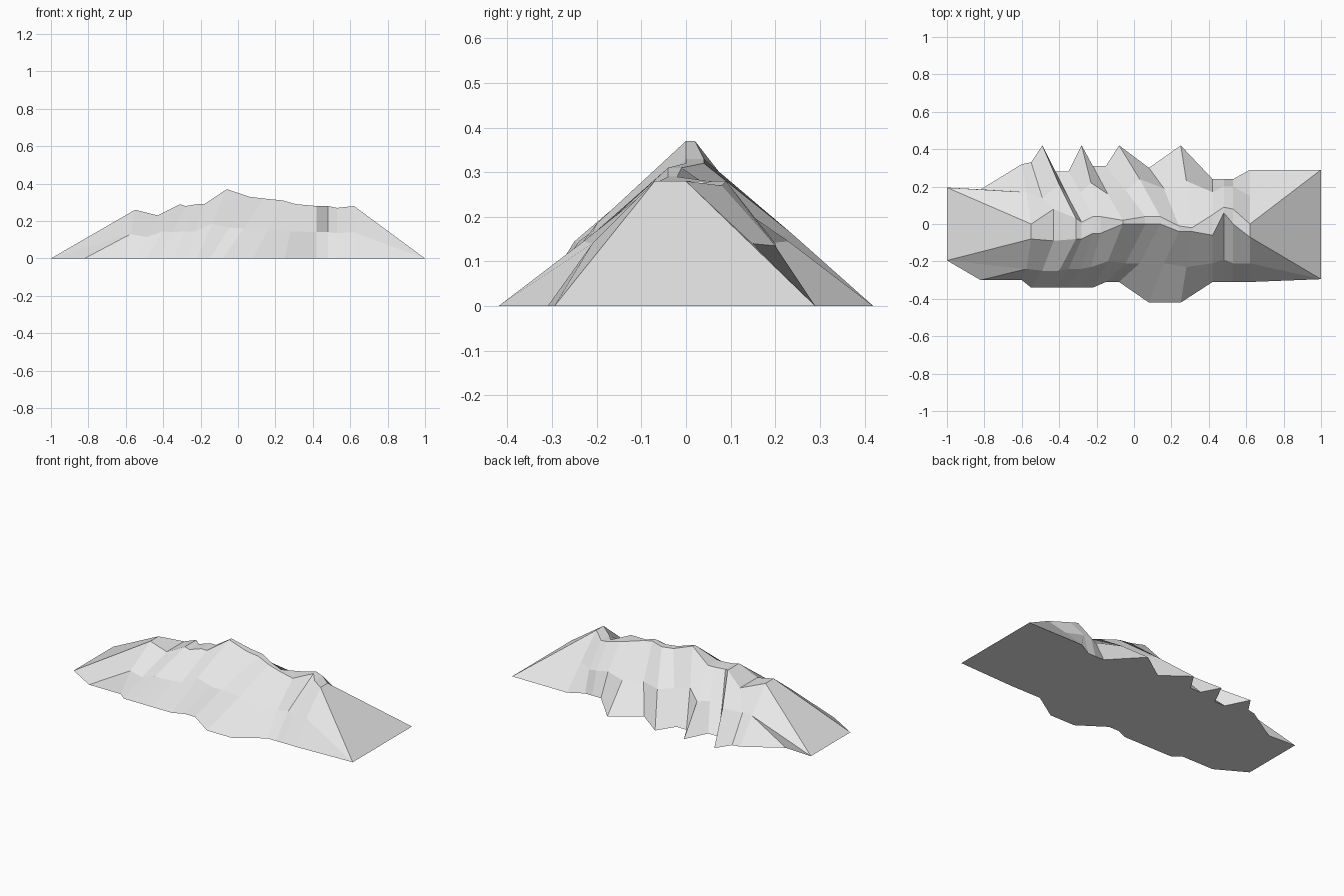
import bpy
import bmesh

cube = bpy.data.objects.get("Cube")
if cube:
    bpy.data.objects.remove(cube, do_unlink=True)

UNIT = 0.01  # profiles are written in hundredths

# Foot of the slopes, one entry per station from right end to left end
foot_x = [-60, -55, -49, -42, -35, -28, -22, -15, -8, 8, 25, 42, 48, 53, 62]
front_foot_y = [-30] + [-34] * 6 + [-31, -31, -42, -42] + [-31] * 4
back_foot_y = [32, 33, 42, 28, 28, 42, 31, 31, 42, 30, 42, 24, 24, 24, 29]

# Narrow crest, leaning sideways against the feet
crest_x = [-55, -43, -31, -28, -22, -18, -6, 6, 14, 24, 31, 42, 48, 53, 62]
crest_z = [26, 23, 29, 28, 29, 29, 37, 33, 32, 31, 29, 28, 28, 27, 28]
front_crest_y = [-8, -9, -8, -8, -5, -5, 0, 0, 0, -4, -4, -6, 6, 0, -7]
back_crest_y = [0, 8, 3, 1, 4, 4, 2, 4, 4, -1, -2, 5, 9, 8, 0]

# Bend halfway up each slope
front_bend_y = [-24, -25, -25, -24, -24, -23, -20, -21, -21, -21, -23, -21, -19, -21, -21]
back_bend_y = [17, 14, 21, 14, 17, 22, 16, 18, 24, 19, 23, 17, 20, 20, 15]


def make_material(name, colour):
    material = bpy.data.materials.new(name)
    material.use_nodes = True
    material.diffuse_color = colour
    material.node_tree.nodes["Principled BSDF"].inputs["Base Color"].default_value = colour
    return material


bm = bmesh.new()


def add_point(x, y, z=0):
    return bm.verts.new((x * UNIT, y * UNIT, z * UNIT))


def add_row(xs, ys, zs):
    return [add_point(x, y, z) for x, y, z in zip(xs, ys, zs)]


def bridge(first, second):
    """Join two rows of points with a strip of faces."""
    for i in range(len(first) - 1):
        bm.faces.new((first[i], first[i + 1], second[i + 1], second[i]))


# Lengthwise rows that go once around the ridge
ground = [0] * len(foot_x)
bend_x = [(foot + crest) / 2 for foot, crest in zip(foot_x, crest_x)]
bend_z = [z / 2 for z in crest_z]
front_foot = add_row(foot_x, front_foot_y, ground)
front_bend = add_row(bend_x, front_bend_y, bend_z)
front_crest = add_row(crest_x, front_crest_y, crest_z)
back_crest = add_row(crest_x, back_crest_y, crest_z)
back_bend = add_row(bend_x, back_bend_y, bend_z)
back_foot = add_row(foot_x, back_foot_y, ground)
rows = [front_foot, front_bend, front_crest, back_crest, back_bend, back_foot]
for row, following in zip(rows, rows[1:] + rows[:1]):
    bridge(row, following)

# Left end: a wide flat slope with one triangle of hillside on each flank
front_corner, back_corner = add_point(100, -29.5), add_point(100, 29)
bm.faces.new((front_corner, back_corner, back_crest[-1], front_crest[-1]))
bm.faces.new((front_foot[-1], front_corner, back_corner, back_foot[-1]))
for foot, bend, crest, corner in (
    (front_foot, front_bend, front_crest, front_corner),
    (back_foot, back_bend, back_crest, back_corner),
):
    bm.faces.new((foot[-1], corner, bend[-1]))
    bm.faces.new((corner, crest[-1], bend[-1]))

# Right end: the same slope with an extra shoulder on each flank
front_corner, back_corner = add_point(-100, -19.5), add_point(-100, 19.5)
front_shoulder, back_shoulder = add_point(-82, -30), add_point(-82, 18.5)
bm.faces.new((front_corner, front_crest[0], back_crest[0], back_corner))
bm.faces.new((front_corner, back_corner, back_shoulder, front_shoulder))
bm.faces.new((front_shoulder, back_shoulder, back_foot[0], front_foot[0]))
for foot, bend, crest, corner, shoulder in (
    (front_foot, front_bend, front_crest, front_corner, front_shoulder),
    (back_foot, back_bend, back_crest, back_corner, back_shoulder),
):
    bm.faces.new((shoulder, foot[0], bend[0]))
    bm.faces.new((corner, shoulder, bend[0]))
    bm.faces.new((corner, bend[0], crest[0]))

bmesh.ops.recalc_face_normals(bm, faces=bm.faces)

# Flat-shaded rock
mesh = bpy.data.meshes.new("mountain_ridge")
bm.to_mesh(mesh)
bm.free()
mesh.materials.append(make_material("light_grey_rock", (0.8, 0.8, 0.8, 1)))
ridge = bpy.data.objects.new("mountain_ridge", mesh)
bpy.context.collection.objects.link(ridge)
